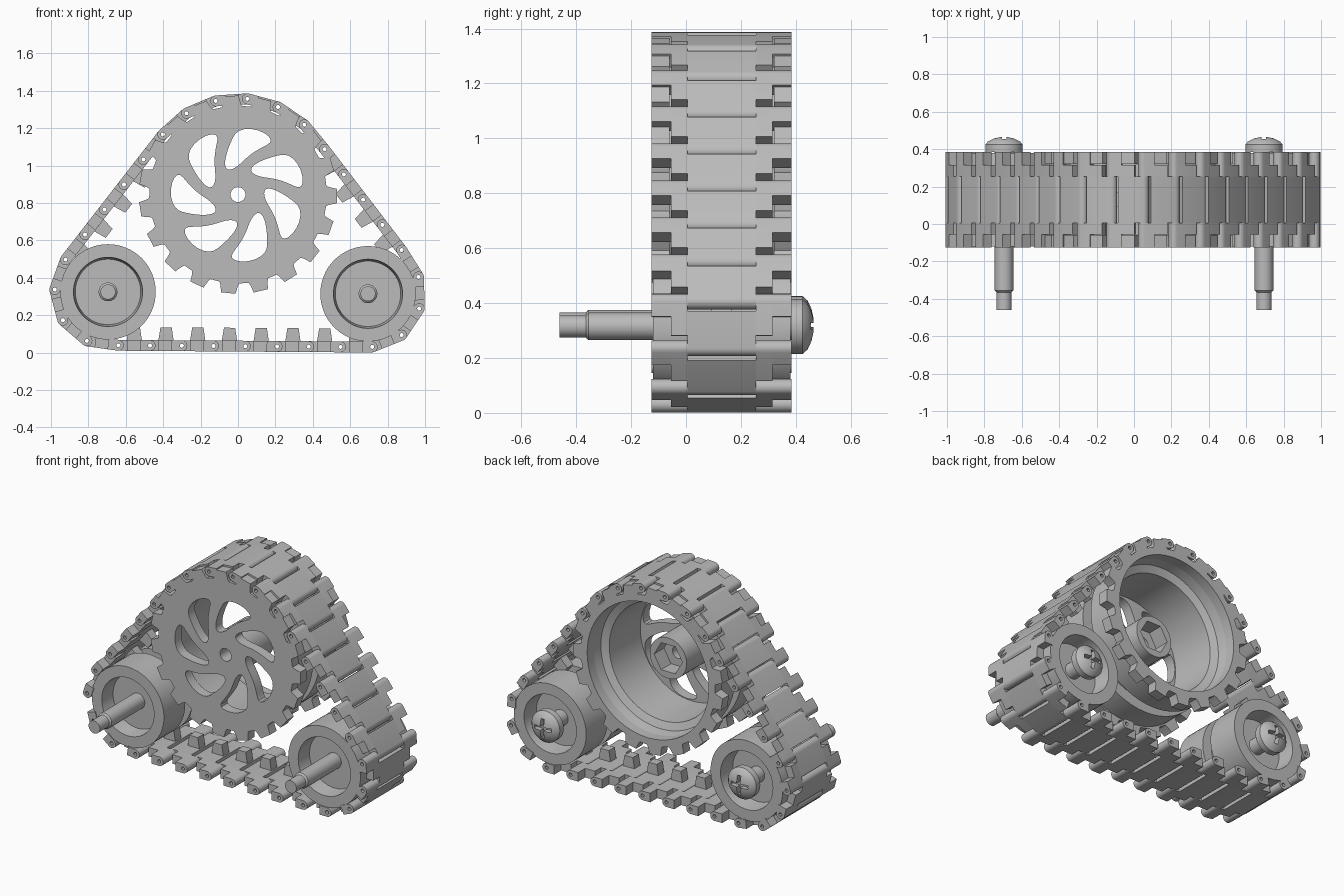
import bpy, bmesh
from math import sin, cos, pi, radians, atan2, acos, sqrt, hypot

if "Cube" in bpy.data.objects:
    bpy.data.objects.remove(bpy.data.objects["Cube"])

GREY = bpy.data.materials.new("plain_grey")
GREY.use_nodes = True
GREY.diffuse_color = (0.5, 0.5, 0.5, 1)
GREY.node_tree.nodes["Principled BSDF"].inputs["Base Color"].default_value = (0.5, 0.5, 0.5, 1)

MID_Y = 0.13            # middle of the track width
FRONT, BACK = -0.125, 0.385
N_LINKS, N_TEETH, N_SPOKES = 31, 19, 7
SPROCKET = (0, 0.845, 0.515)      # x, z, radius of the pin circle
RIGHT = (-0.695, 0.325, 0.285)
LEFT = (0.695, 0.315, 0.285)
START = radians(84.4)             # angle of the first pin


def finish(bm, name, place=(0, 0, 0)):
    bmesh.ops.remove_doubles(bm, verts=bm.verts, dist=1e-6)
    bmesh.ops.recalc_face_normals(bm, faces=bm.faces)
    mesh = bpy.data.meshes.new(name)
    bm.to_mesh(mesh)
    bm.free()
    mesh.materials.append(GREY)
    obj = bpy.data.objects.new(name, mesh)
    obj.location = place
    bpy.context.collection.objects.link(obj)
    smooth(obj)
    return obj


def smooth(obj):
    bpy.ops.object.select_all(action='DESELECT')
    obj.select_set(True)
    bpy.context.view_layer.objects.active = obj
    bpy.ops.object.shade_smooth_by_angle(angle=radians(30))


def polar(r, a):
    return r * cos(a), r * sin(a)


def circle(r, n=48, cx=0):
    return [(cx + r * cos(2 * pi * k / n), r * sin(2 * pi * k / n)) for k in range(n)]


def prism(target, loops, y0, y1):
    """Flat plate in x-z with holes (loops after the first), thick from y0 to y1."""
    bm = bmesh.new()
    twin, edges, rings = {}, [], []
    for loop in loops:
        ring = [bm.verts.new((x, y0, z)) for x, z in loop]
        rings.append(ring)
        edges += [bm.edges.new((v, ring[i - 1])) for i, v in enumerate(ring)]
    filled = bmesh.ops.triangle_fill(bm, use_beauty=True, edges=edges, normal=(0, -1, 0))
    faces = [f for f in filled["geom"] if isinstance(f, bmesh.types.BMFace)]
    for ring in rings:
        for v in ring:
            twin[v] = bm.verts.new((v.co.x, y1, v.co.z))
    for f in faces:
        bm.faces.new([twin[v] for v in reversed(f.verts)])
    for ring in rings:
        for i, v in enumerate(ring):
            bm.faces.new((ring[i - 1], v, twin[v], twin[ring[i - 1]]))
    bmesh.ops.recalc_face_normals(bm, faces=bm.faces)
    part = bpy.data.meshes.new("part")
    bm.to_mesh(part)
    bm.free()
    target.from_mesh(part)
    bpy.data.meshes.remove(part)


def lathe(bm, profile, closed=True, n=64):
    """Turn a (radius, y) profile about the y axis."""
    rings = []
    for k in range(n):
        a = 2 * pi * k / n
        rings.append([bm.verts.new((r * cos(a), y, r * sin(a))) for r, y in profile])
    for k in range(n):
        a, b = rings[k - 1], rings[k]
        for i in range(0 if closed else 1, len(profile)):
            bm.faces.new((a[i - 1], a[i], b[i], b[i - 1]))


# Belt path: three arcs joined by tangents
def tangent(a, b):
    dx, dz = b[0] - a[0], b[1] - a[1]
    return atan2(dz, dx) % (2 * pi) - acos((a[2] - b[2]) / hypot(dx, dz))


t1 = tangent(SPROCKET, RIGHT)
t2 = tangent(RIGHT, LEFT) % (2 * pi)
t3 = tangent(LEFT, SPROCKET) + 2 * pi
path = []
for (cx, cz, r), a0, a1 in ((SPROCKET, START, t1), (RIGHT, t1, t2),
                            (LEFT, t2, t3), (SPROCKET, t3, START + 2 * pi)):
    for k in range(61):
        x, z = polar(r, a0 + (a1 - a0) * k / 60)
        path.append((cx + x, cz + z))
spans = [hypot(q[0] - p[0], q[1] - p[1]) for p, q in zip(path, path[1:])]
total = sum(spans)


def along(s):
    for p, q, d in zip(path, path[1:], spans):
        if s <= d and d > 0:
            return p[0] + (q[0] - p[0]) * s / d, p[1] + (q[1] - p[1]) * s / d
        s -= d
    return path[-1]


# Space the pins so every link has the same length
steps = [total / N_LINKS] * N_LINKS
for _ in range(15):
    pins = [along(sum(steps[:i])) for i in range(N_LINKS)]
    pins.append(pins[0])
    chords = [hypot(q[0] - p[0], q[1] - p[1]) for p, q in zip(pins, pins[1:])]
    PITCH = sum(chords) / N_LINKS
    steps = [s * PITCH / c for s, c in zip(steps, chords)]
    steps = [s * total / sum(steps) for s in steps]


# Track link: hinge tabs with pin holes and a guide tooth
def tab(flat, pin):
    side = 1 if pin > flat else -1
    arc = [(pin + side * 0.029 * cos(a), 0.029 * sin(a))
           for a in (radians(-90 + 18 * k) for k in range(11))]
    return [arc + [(flat, 0.029), (flat, -0.029)], circle(0.011, 12, pin)]


bm = bmesh.new()
prism(bm, tab(PITCH - 0.035, 0), 0.005, 0.255)
for flat, y0, y1 in ((0.045, -0.055, 0.005), (PITCH - 0.055, FRONT, -0.055)):
    prism(bm, tab(flat, PITCH), y0, y1)
    prism(bm, tab(flat, PITCH), 2 * MID_Y - y1, 2 * MID_Y - y0)
m = PITCH / 2
prism(bm, [[(m - 0.042, 0.02), (m + 0.042, 0.02), (m + 0.03, 0.098), (m - 0.03, 0.098)]],
      0.1, 0.16)
link = finish(bm, "track_link_1")
for i in range(N_LINKS):
    obj = link
    if i:
        obj = bpy.data.objects.new(f"track_link_{i + 1}", link.data)
        bpy.context.collection.objects.link(obj)
    (x0, z0), (x1, z1) = pins[i], pins[i + 1]
    obj.location = (x0, 0, z0)
    obj.rotation_euler = (0, -atan2(z1 - z0, x1 - x0), 0)

# Drive sprocket outline
teeth = []
for i in range(N_TEETH):
    mid = START + (i + 0.5) * 2 * pi / N_TEETH
    for deg, r in ((-5.5, 0.49), (-4.2, 0.53), (4.2, 0.53), (5.5, 0.49),
                   (6.5, 0.475), (12.45, 0.475)):
        teeth.append(polar(r, mid + radians(deg)))


# Swirled window between two spokes
def window(centre):
    us = [-cos(pi * k / 16) for k in range(17)]
    sides = []
    for sign, seq in ((-1, us), (1, us[-2:0:-1])):
        for u in seq:
            half = 17 * sqrt(max(0, 1 - u ** 6)) * (1 + 0.08 * u)
            twist = 32 * ((1 - u) / 2) ** 1.4
            sides.append(polar(0.25 + 0.11 * u, centre + radians(twist + sign * half)))
    return sides


windows = [window(radians(73) + 2 * pi * k / N_SPOKES) for k in range(N_SPOKES)]
bm = bmesh.new()
prism(bm, [teeth, circle(0.04, 24)] + windows, FRONT, -0.06)
prism(bm, [teeth, circle(0.43, 64)], 0.32, BACK)
prism(bm, [circle(0.13), circle(0.04, 24)], -0.06, 0.08)
prism(bm, [circle(0.13), circle(0.1, 6)], 0.08, 0.18)
lathe(bm, [(0.465, -0.06), (0.465, 0.095), (0.395, 0.095), (0.395, 0.165), (0.465, 0.165),
           (0.465, 0.32), (0.43, 0.32), (0.42, 0.26), (0.375, 0.24), (0.365, -0.06)])
finish(bm, "drive_sprocket", (SPROCKET[0], 0, SPROCKET[1]))

# Idler wheels and their axle bolts
for side, (x, z, _) in (("right", RIGHT), ("left", LEFT)):
    bm = bmesh.new()
    lathe(bm, [(0.04, -0.02), (0.175, -0.02), (0.185, -0.12), (0.255, -0.12), (0.255, 0.095),
               (0.19, 0.095), (0.19, 0.165), (0.255, 0.165), (0.255, 0.38), (0.185, 0.38),
               (0.175, 0.27), (0.04, 0.27)])
    finish(bm, f"{side}_idler_wheel", (x, 0, z))

    bm = bmesh.new()
    lathe(bm, [(0, -0.46), (0.04, -0.46), (0.04, -0.365), (0.05, -0.355), (0.05, 0.385),
               (0.1, 0.385), (0.1, 0.425), (0.085, 0.442), (0.055, 0.457), (0.025, 0.464),
               (0, 0.466)], closed=False, n=48)
    bolt = finish(bm, f"{side}_axle_bolt", (x, 0, z))

    # Cross-shaped driver recess in the bolt head
    a, b = 0.06, 0.012
    cross = [(a, -b), (a, b), (b, b), (b, a), (-b, a), (-b, b),
             (-a, b), (-a, -b), (-b, -b), (-b, -a), (b, -a), (b, -b)]
    bm = bmesh.new()
    prism(bm, [cross], 0.43, 0.5)
    cutter = finish(bm, "cross_cutter", (x, 0, z))
    cutter.hide_render = True
    cut = bolt.modifiers.new("cross_recess", 'BOOLEAN')
    cut.operation, cut.solver, cut.object = 'DIFFERENCE', 'EXACT', cutter
    bpy.context.view_layer.objects.active = bolt
    bpy.ops.object.modifier_apply(modifier=cut.name)
    bpy.data.objects.remove(cutter)
    smooth(bolt)
